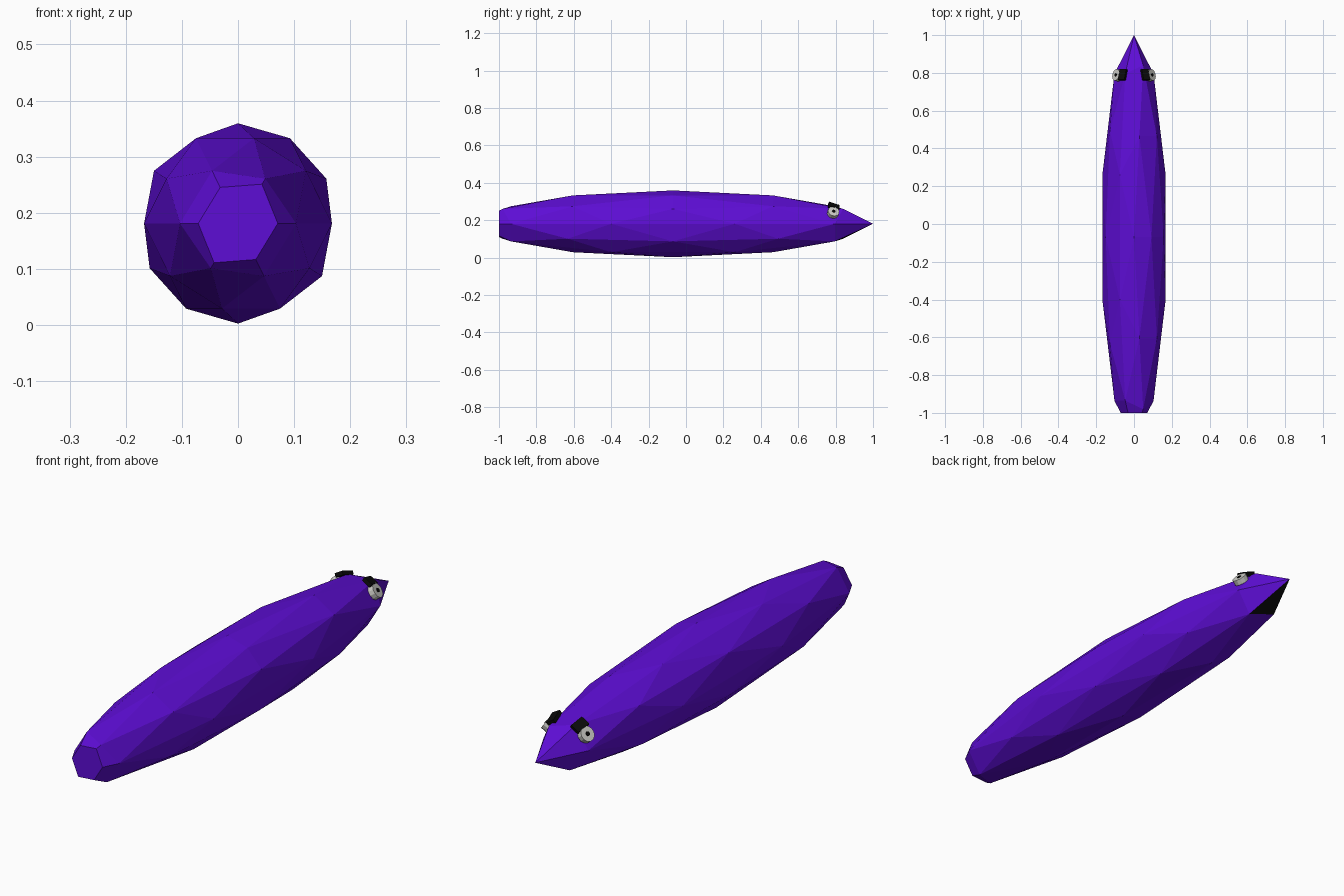
import bpy, bmesh, math
from mathutils import Vector, Matrix

if "Cube" in bpy.data.objects:
    bpy.data.objects.remove(bpy.data.objects["Cube"])


def material(name, rgb):
    m = bpy.data.materials.new(name)
    m.diffuse_color = (*rgb, 1)
    m.use_nodes = True
    m.node_tree.nodes["Principled BSDF"].inputs["Base Color"].default_value = m.diffuse_color
    return m


PURPLE = material("purple", (0.11, 0.004, 0.66))
BLACK = material("black", (0.003, 0.003, 0.003))
GREY = material("light grey", (0.62, 0.62, 0.58))


def add_object(name, bm, *mats):
    me = bpy.data.meshes.new(name)
    bm.normal_update()
    bm.to_mesh(me)
    bm.free()
    for m in mats:
        me.materials.append(m)
    ob = bpy.data.objects.new(name, me)
    bpy.context.collection.objects.link(ob)
    return ob


# Body: stretched faceted ball, its front end cut off flat
bm = bmesh.new()
bmesh.ops.create_icosphere(bm, subdivisions=2, radius=1)
bmesh.ops.scale(bm, vec=(0.176, 1.07, 0.1785), verts=bm.verts)
bmesh.ops.translate(bm, vec=(0, -0.07, 0.181), verts=bm.verts)
cut = bmesh.ops.bisect_plane(bm, geom=bm.verts[:] + bm.edges[:] + bm.faces[:],
                             plane_co=(0, -1, 0), plane_no=(0, -1, 0), clear_outer=True)
bmesh.ops.contextual_create(bm, geom=[e for e in cut["geom_cut"] if isinstance(e, bmesh.types.BMEdge)])
bmesh.ops.recalc_face_normals(bm, faces=bm.faces)
# Mouth: the single facet under the pointed tip
for f in bm.faces:
    c = f.calc_center_median()
    if c.y > 0.8 and c.z < 0.15 and abs(c.x) < 0.02:
        f.material_index = 1
add_object("body", bm, PURPLE, BLACK)


def disc(name, centre, axis, radius, depth, mat):
    bm = bmesh.new()
    bmesh.ops.create_cone(bm, cap_ends=True, segments=12, radius1=radius, radius2=radius, depth=depth)
    rot = Vector(axis).to_track_quat('Z', 'Y').to_matrix().to_4x4()
    bmesh.ops.transform(bm, matrix=Matrix.Translation(centre) @ rot, verts=bm.verts)
    return add_object(name, bm, mat)


# Eyes, pupils and brows on both sides of the pointed end
for side, label in ((1, "right"), (-1, "left")):
    axis = Vector((0.75 * side, 0.2, 0.55)).normalized()
    centre = Vector((0.087 * side, 0.787, 0.241))
    disc(label + "_eye", centre, axis, 0.031, 0.024, GREY)
    disc(label + "_pupil", centre + axis * 0.0125, axis, 0.009, 0.004, BLACK)
    bm = bmesh.new()
    bmesh.ops.create_cube(bm, size=1)
    bmesh.ops.scale(bm, vec=(0.04, 0.06, 0.016), verts=bm.verts)
    tilt = Matrix.Rotation(math.radians(30 * side), 4, 'Y') @ Matrix.Rotation(math.radians(-20), 4, 'X')
    bmesh.ops.transform(bm, matrix=Matrix.Translation((0.06 * side, 0.79, 0.274)) @ tilt, verts=bm.verts)
    add_object(label + "_brow", bm, BLACK)
